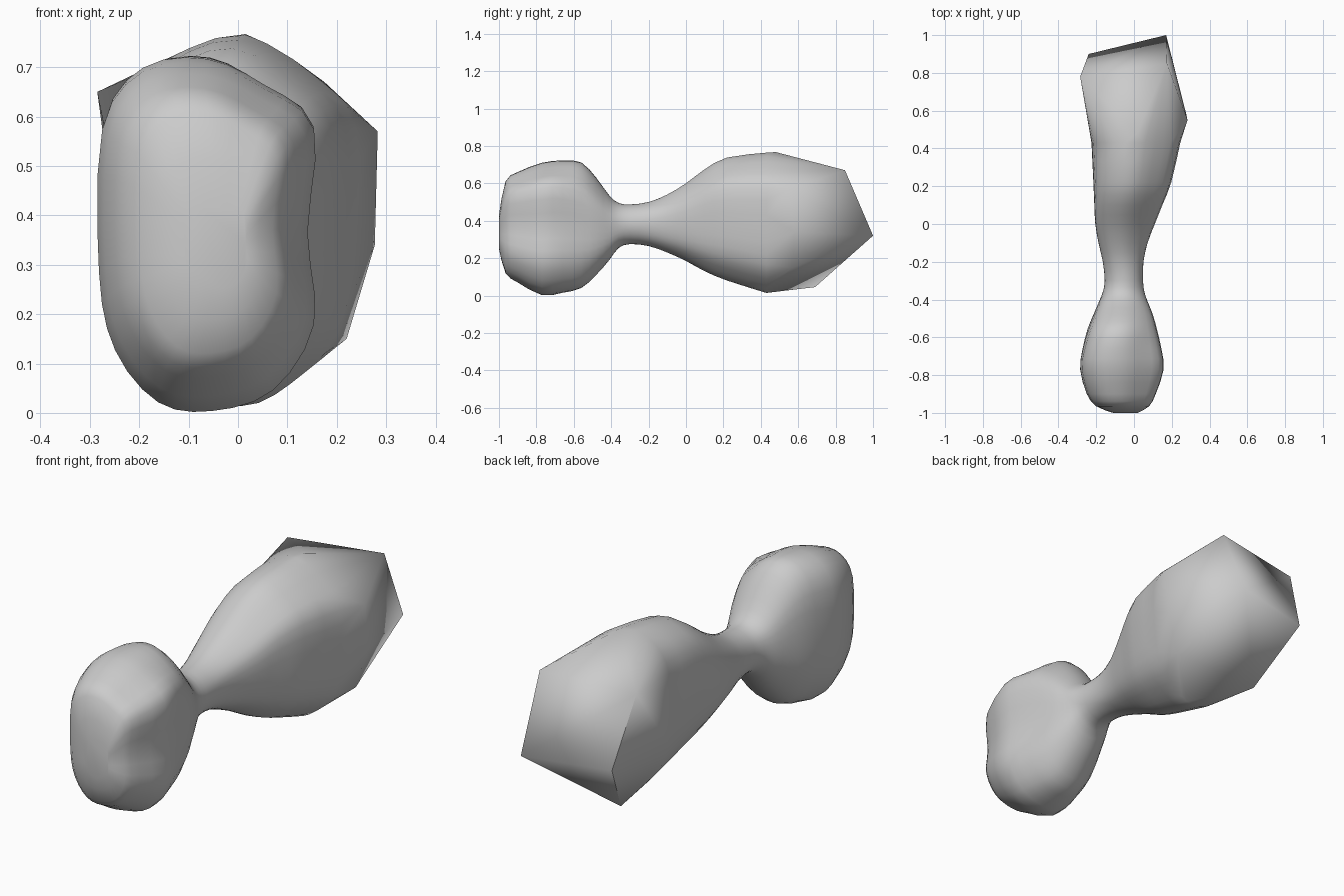
import bpy, bmesh, math
from mathutils import Vector

if "Cube" in bpy.data.objects:
    bpy.data.objects.remove(bpy.data.objects["Cube"])

# Half-unit outlines of the two lobes, in matching order round the body (x, z)
FRONT = [(1, .62), (.94, .03), (1, -.5), (.62, -.88), (.05, -1), (-.45, -.95),
         (-.85, -.65), (-1, -.2), (-.97, .62), (-.6, .95), (0, 1), (.55, .85)]
REAR = [(1, .5), (1, -.1), (.85, -.6), (.43, -.88), (0, -1), (-.5, -.88),
        (-.88, -.5), (-1, 0), (-.96, .55), (-.65, .86), (0, 1), (.65, .78)]

# Stations from front to back: y, x min, x max, z min, z max
STATIONS = [
    (-1.0, -.11, .02, .25, .43), (-.965, -.20, .08, .12, .61),
    (-.90, -.25, .115, .07, .66), (-.77, -.285, .157, .002, .71),
    (-.66, -.272, .145, .015, .722), (-.56, -.247, .122, .04, .712),
    (-.48, -.215, .10, .11, .63), (-.41, -.185, .072, .19, .535),
    (-.36, -.165, .055, .255, .495), (-.30, -.155, .048, .275, .487),
    (-.20, -.165, .05, .265, .50), (-.10, -.188, .072, .23, .54),
    (0, -.205, .11, .185, .60), (.10, -.21, .15, .13, .675),
    (.22, -.215, .197, .08, .738), (.43, -.225, .245, .014, .764)]

# Corners of the faceted rear end
CORNERS = [(.17, 1, .32), (-.24, .9, .32), (-.285, .78, .65), (.175, .85, .67),
           (-.14, .69, .045), (.22, .57, .15), (.283, .55, .57), (.277, .58, .34),
           (.015, .48, .767)]


def smooth_curve(pts, steps, closed):
    """Curve through points of any dimension."""
    out, n = [], len(pts)
    for i in range(n if closed else n - 1):
        idx = [i + k for k in (-1, 0, 1, 2)]
        idx = [k % n if closed else min(max(k, 0), n - 1) for k in idx]
        a, b, c, d = (Vector(pts[k]) for k in idx)
        for s in range(steps):
            t = s / steps
            out.append((b * 2 + (c - a) * t + (a * 2 - b * 5 + c * 4 - d) * t ** 2
                        + (b * 3 - a - c * 3 + d) * t ** 3) * .5)
    return out if closed else out + [Vector(pts[-1])]


# The neck is round; each lobe takes over its own outline away from it
circle = [(math.cos(math.radians(20 - 30 * i)), math.sin(math.radians(20 - 30 * i)))
          for i in range(12)]
bm = bmesh.new()
rings = []
for y, x0, x1, z0, z1 in smooth_curve(STATIONS, 2, False):
    w = min(1, abs(y + .3) / .4)
    lobe = FRONT if y < -.3 else REAR
    outline = smooth_curve([Vector(c).lerp(Vector(p), w) for c, p in zip(circle, lobe)],
                           3, True)
    lo = [min(p[k] for p in outline) for k in (0, 1)]
    hi = [max(p[k] for p in outline) for k in (0, 1)]
    rings.append([bm.verts.new((x0 + (x1 - x0) * (p[0] - lo[0]) / (hi[0] - lo[0]), y,
                                z0 + (z1 - z0) * (p[1] - lo[1]) / (hi[1] - lo[1])))
                  for p in outline])

# Rear end: convex hull from the last ring to the corners, open where it meets the ring
corners = [bm.verts.new(c) for c in CORNERS]
bmesh.ops.convex_hull(bm, input=rings[-1] + corners, use_existing_faces=False)
last = set(rings[-1])
inner = [f for f in bm.faces if all(v in last for v in f.verts)]
bmesh.ops.delete(bm, geom=inner, context='FACES_ONLY')

# Skin of the lobes and neck, and the front cap
for a, b in zip(rings, rings[1:]):
    for i in range(len(a)):
        j = (i + 1) % len(a)
        bm.faces.new((a[i], a[j], b[j], b[i]))
bm.faces.new(rings[0])
loose = [e for e in bm.edges if not e.link_faces]
bmesh.ops.delete(bm, geom=loose, context='EDGES')
bmesh.ops.recalc_face_normals(bm, faces=bm.faces)

mesh = bpy.data.meshes.new("two_lobed_body")
bm.to_mesh(mesh)
bm.free()
body = bpy.data.objects.new("two_lobed_body", mesh)
bpy.context.collection.objects.link(body)
bpy.context.view_layer.objects.active = body
body.select_set(True)
bpy.ops.object.shade_smooth_by_angle(angle=math.radians(60))
